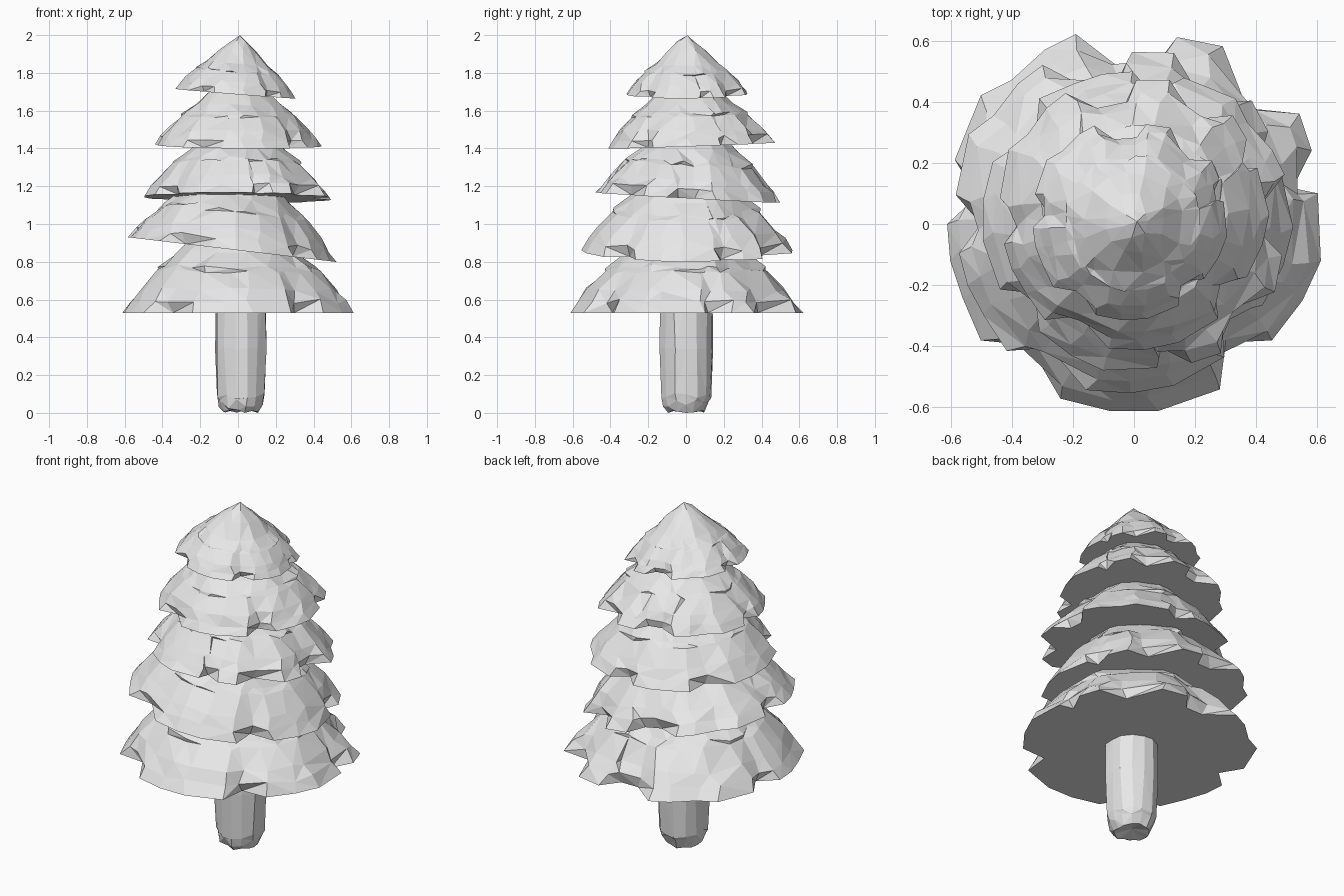
import bpy, bmesh, math, random
from mathutils import Matrix, Vector

if "Cube" in bpy.data.objects:
    bpy.data.objects.remove(bpy.data.objects["Cube"])

random.seed(4)
grey = bpy.data.materials.new("pale_grey")
grey.diffuse_color = (0.8, 0.8, 0.8, 1)
grey.use_nodes = True
grey.node_tree.nodes["Principled BSDF"].inputs["Base Color"].default_value = grey.diffuse_color

# Ragged branch outline (x, y) for a tier of radius 0.61
RIM = [(.60, .10), (.575, .13), (.58, .24), (.54, .36), (.41, .42), (.29, .58), (.14, .61),
       (.07, .565), (-.05, .565), (-.19, .62), (-.29, .57), (-.40, .47), (-.50, .42), (-.585, .21),
       (-.57, .10), (-.61, 0), (-.60, -.12), (-.56, -.24), (-.50, -.38), (-.38, -.44), (-.24, -.57),
       (-.08, -.61), (.08, -.61), (.28, -.54), (.33, -.43), (.45, -.38), (.55, -.25), (.61, -.12)]
NOTCHES = {1, 4, 7, 8, 14, 19, 24}
LEDGES = {0, 1, 2, 6, 7, 13, 14, 20, 21}
# radius fraction, height fraction, number of points around
PROFILE = [(1, 0, 28), (.93, .10, 28), (.85, .20, 28), (.70, .36, 28),
           (.64, .40, 28), (.52, .52, 14), (.31, .72, 14), (.14, .88, 7)]


def finish(bm, name):
    bmesh.ops.triangulate(bm, faces=bm.faces[:])
    bmesh.ops.recalc_face_normals(bm, faces=bm.faces[:])
    mesh = bpy.data.meshes.new(name)
    bm.to_mesh(mesh)
    bm.free()
    mesh.materials.append(grey)
    bpy.context.collection.objects.link(bpy.data.objects.new(name, mesh))


def bridge(bm, a, b):
    """Join two rings; the upper may have half as many points."""
    n, m = len(a), len(b)
    if n == m:
        for i in range(n):
            bm.faces.new((a[i], a[(i + 1) % n], b[(i + 1) % n], b[i]))
    else:
        for i in range(m):
            j = (i + 1) % m
            bm.faces.new((a[2 * i], a[2 * i + 1], b[i]))
            bm.faces.new((a[2 * i + 1], a[2 * j], b[j], b[i]))


def tier(name, radius, centre, spin=0, tilt_x=0, tilt_y=0):
    bm = bmesh.new()
    rings = []
    for k, (f, h, n) in enumerate(PROFILE):
        ring = []
        for i in range(n):
            idx = i * 28 // n
            x, y = RIM[idx]
            ang, r = math.atan2(y, x), math.hypot(x, y) / .61
            r = 1 + (r - 1) * f ** 2          # rounder towards the top
            rad, z = f * r, h
            if k == 0 and idx in NOTCHES:     # undercut chips in the rim
                rad *= .9
            if k == 4 and idx in LEDGES:      # overhanging ridges
                rad, z = rad + .065, z - .015
            if k > 0:
                ang += random.uniform(-.06, .06)
                rad += random.uniform(-.015, .015)
                z += random.uniform(-.02, .02)
            ring.append(bm.verts.new((rad * math.cos(ang), rad * math.sin(ang), z)))
        rings.append(ring)
    for a, b in zip(rings, rings[1:]):
        bridge(bm, a, b)
    tip = bm.verts.new((0, .02, .975))
    top = rings[-1]
    for i in range(len(top)):
        bm.faces.new((top[i], top[(i + 1) % len(top)], tip))
    bm.faces.new(rings[0][::-1])              # flat underside
    move = (Matrix.Translation(centre) @ Matrix.Rotation(tilt_x, 4, 'X')
            @ Matrix.Rotation(tilt_y, 4, 'Y')
            @ Matrix.Rotation(math.radians(spin), 4, 'Z') @ Matrix.Scale(radius, 4))
    bm.transform(move)
    finish(bm, name)


# Foliage tiers, bottom to top
tier("foliage_tier_1", .612, (0, 0, .53))
tier("foliage_tier_2", .55, (-.035, 0, .865), 10, 0, .118)
tier("foliage_tier_3", .49, (-.005, .01, 1.14), -90, -.055, .01)
tier("foliage_tier_4", .435, (0, .025, 1.415), 12, .035, .01)
tier("foliage_tier_5", .318, (-.015, .005, 1.69), 3, .01, .08)

# Trunk with lengthwise ridges and a chipped foot
bm = bmesh.new()
N = 14
ridge = [random.uniform(.95, 1.04) for _ in range(N)]
rings = []
for z, r, jag in ((.015, .095, .012), (.05, .122, .03), (.09, .132, .02),
                  (.33, .142, .02), (.62, .138, 0)):
    ring = []
    for i in range(N):
        a = math.tau * i / N + random.uniform(-.06, .06)
        rr = r * ridge[i]
        ring.append(bm.verts.new((.015 + rr * math.cos(a), rr * math.sin(a),
                                  z + random.uniform(-jag, jag))))
    rings.append(ring)
for a, b in zip(rings, rings[1:]):
    bridge(bm, a, b)
foot = bm.verts.new((.015, 0, .03))
for i in range(N):
    bm.faces.new((rings[0][(i + 1) % N], rings[0][i], foot))
bm.faces.new(rings[-1])
low = min(v.co.z for v in bm.verts)
for v in rings[0]:
    v.co.z -= low
finish(bm, "trunk")
